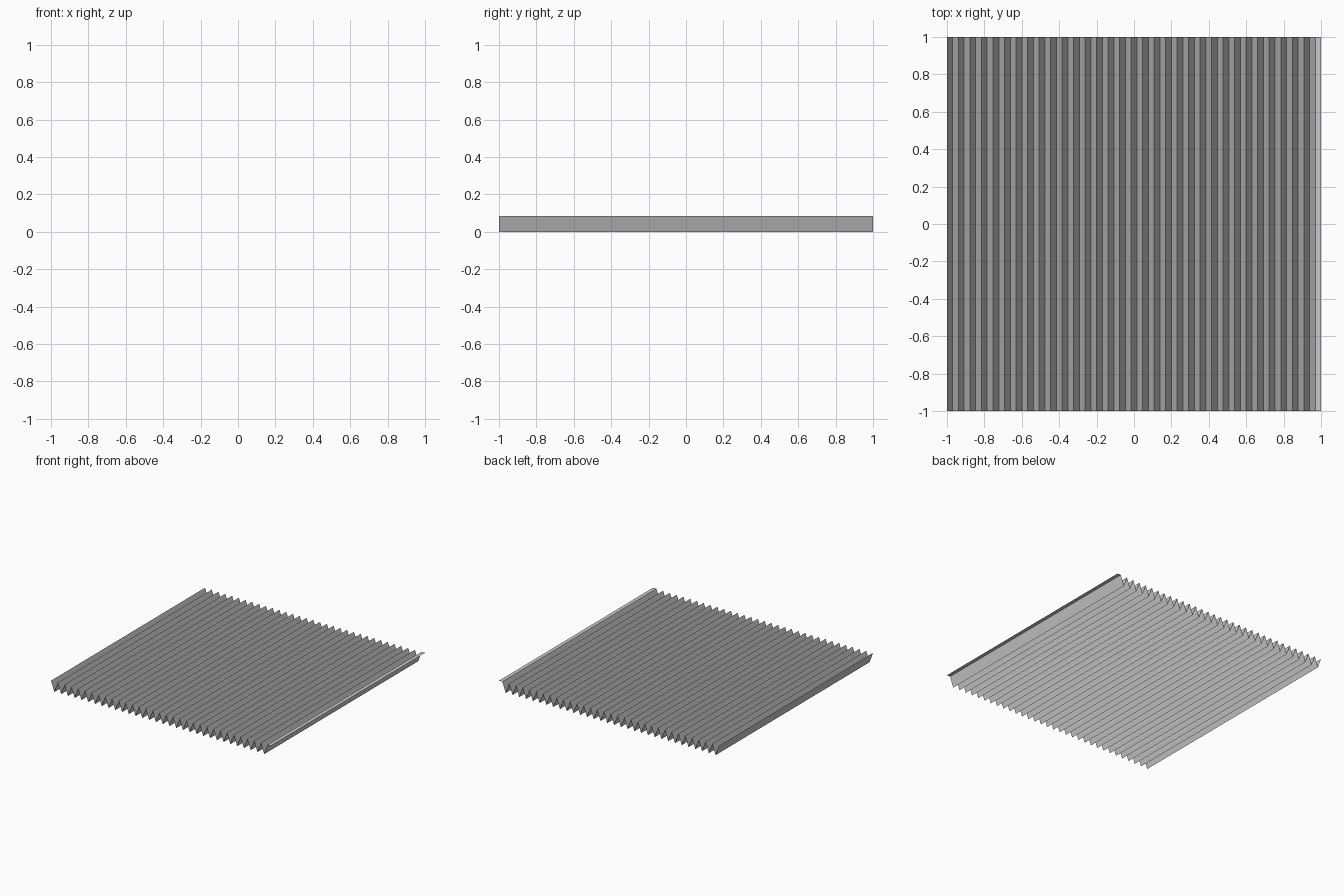
import bpy, bmesh

if "Cube" in bpy.data.objects:
    bpy.data.objects.remove(bpy.data.objects["Cube"])

PLEATS = 32
HEIGHT = 0.085
STEP = 2.0 / (2 * PLEATS + 1)   # half pleat width; the last step is the flat lip

# Zigzag profile: ridge, valley, ridge ... ending in a ridge
profile = [(-1 + i * STEP, HEIGHT if i % 2 == 0 else 0.0)
           for i in range(2 * PLEATS + 1)]
# Flat lip at the right edge
profile.append((1.0, HEIGHT))

# Sweep the profile from front to back as a thin sheet
bm = bmesh.new()
front = [bm.verts.new((x, -1, z)) for x, z in profile]
edges = [bm.edges.new(pair) for pair in zip(front, front[1:])]
result = bmesh.ops.extrude_edge_only(bm, edges=edges)
back = [v for v in result["geom"] if isinstance(v, bmesh.types.BMVert)]
bmesh.ops.translate(bm, verts=back, vec=(0, 2, 0))

# Make the upper side the outside
bm.normal_update()
flipped = [f for f in bm.faces if f.normal.z < 0]
bmesh.ops.reverse_faces(bm, faces=flipped)

mesh = bpy.data.meshes.new("corrugated_sheet")
bm.to_mesh(mesh)
bm.free()
sheet = bpy.data.objects.new("corrugated_sheet", mesh)
bpy.context.collection.objects.link(sheet)
